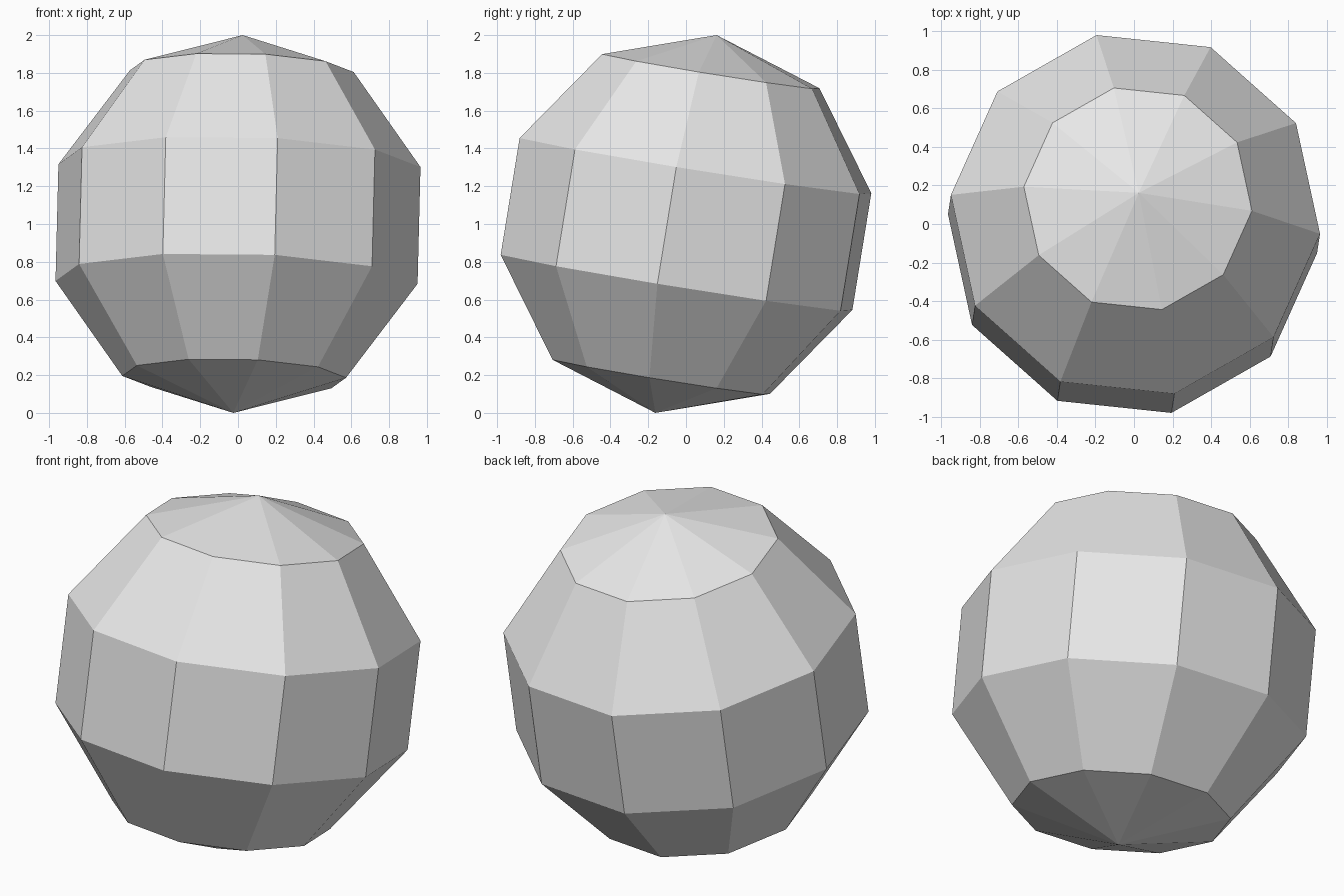
import bpy
import bmesh
from math import radians
from mathutils import Matrix, Vector

# Remove the default object
cube = bpy.data.objects.get("Cube")
if cube:
    bpy.data.objects.remove(cube, do_unlink=True)

# Plain light grey material
GREY = (0.8, 0.8, 0.8, 1.0)
grey = bpy.data.materials.new("light grey")
grey.use_nodes = True
grey.diffuse_color = GREY
grey.node_tree.nodes["Principled BSDF"].inputs["Base Color"].default_value = GREY

# Pole axis: from the centre of the ball to its raised pole
pole = Vector((0.025, 0.162, 1.0))
tilt = Vector((0, 0, 1)).rotation_difference(pole).to_matrix().to_4x4()

# Faceted ball, ten segments by five rings, leaning towards the back
bm = bmesh.new()
bmesh.ops.create_uvsphere(bm, u_segments=10, v_segments=5, radius=pole.length)

# Turn one corner of the rings to face just in front of +x
ring_corner = max((v.co for v in bm.verts), key=lambda co: co.xy.length)
turn = radians(-6) - Vector((1, 0)).angle_signed(ring_corner.xy) * -1
bm.transform(Matrix.Translation((0, 0, 1)) @ tilt @ Matrix.Rotation(turn, 4, "Z"))
bmesh.ops.recalc_face_normals(bm, faces=bm.faces)

mesh = bpy.data.meshes.new("faceted_ball")
bm.to_mesh(mesh)
bm.free()
mesh.materials.append(grey)
mesh.shade_flat()
ball = bpy.data.objects.new("faceted_ball", mesh)
bpy.context.collection.objects.link(ball)
